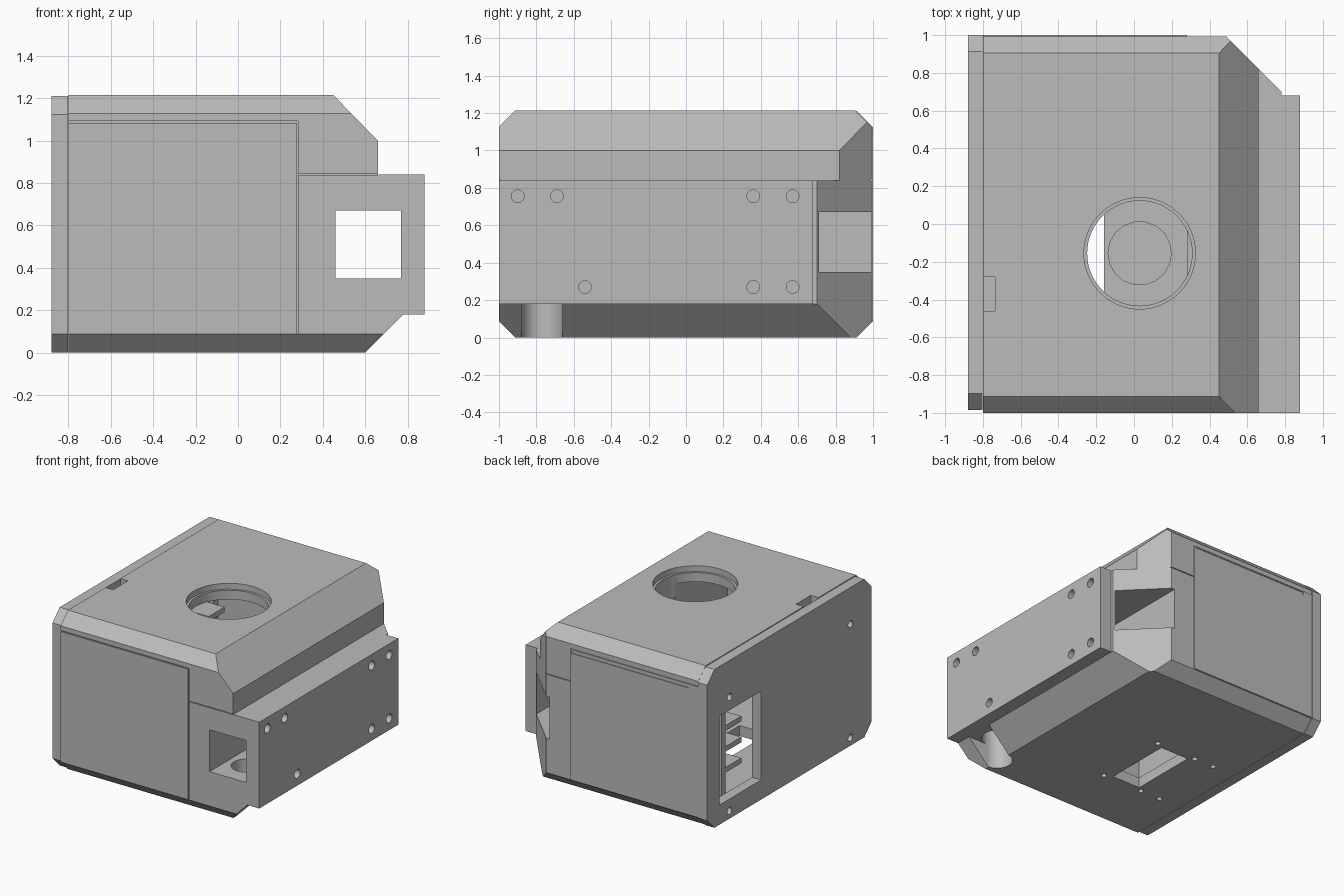
import bpy, bmesh
from mathutils import Vector

if "Cube" in bpy.data.objects:
    bpy.data.objects.remove(bpy.data.objects["Cube"])

grey = bpy.data.materials.new("matte grey")
grey.use_nodes = True
grey.diffuse_color = (0.5, 0.5, 0.5, 1)
grey.node_tree.nodes["Principled BSDF"].inputs["Base Color"].default_value = (0.5, 0.5, 0.5, 1)


def prism(name, points, axis, lo, hi):
    """Extrude an outline, given in the two remaining axes, along one axis."""
    def place(u, v, w):
        return {"x": (w, u, v), "y": (u, w, v), "z": (u, v, w)}[axis]
    bm = bmesh.new()
    face = bm.faces.new([bm.verts.new(place(u, v, lo)) for u, v in points])
    made = bmesh.ops.extrude_face_region(bm, geom=[face])["geom"]
    verts = [g for g in made if isinstance(g, bmesh.types.BMVert)]
    bmesh.ops.translate(bm, verts=verts, vec=Vector(place(0, 0, hi - lo)))
    bmesh.ops.recalc_face_normals(bm, faces=bm.faces)
    mesh = bpy.data.meshes.new(name)
    bm.to_mesh(mesh)
    bm.free()
    mesh.materials.append(grey)
    obj = bpy.data.objects.new(name, mesh)
    bpy.context.collection.objects.link(obj)
    return obj


def box(name, x, y, z):
    return prism(name, [(x[0], y[0]), (x[1], y[0]), (x[1], y[1]), (x[0], y[1])], "z", *z)


def cylinder(name, axis, centre, radius, lo, hi, sides=32):
    from math import cos, sin, tau
    ring = [(centre[0] + radius * cos(tau * i / sides),
             centre[1] + radius * sin(tau * i / sides)) for i in range(sides)]
    return prism(name, ring, axis, lo, hi)


def combine(target, tool, operation="DIFFERENCE"):
    """Apply a boolean and throw the tool away."""
    mod = target.modifiers.new("cut", "BOOLEAN")
    mod.operation, mod.object, mod.solver = operation, tool, "EXACT"
    bpy.context.view_layer.objects.active = target
    bpy.ops.object.modifier_apply(modifier=mod.name)
    bpy.data.objects.remove(tool)


def side_outline(front, back, top, c=0.087):
    return [(front + c, 0), (back - c, 0), (back, c), (back, top - c),
            (back - c, top), (front + c, top), (front, top - c), (front, c)]


# Housing: stepped front outline with chamfered front and back edges
body = prism("housing", [(-0.8, 0), (0.6, 0), (0.78, 0.18), (0.88, 0.18), (0.88, 0.84),
                         (0.66, 0.84), (0.66, 1.0), (0.45, 1.215), (-0.8, 1.215)], "y", -1.1, 1.1)
combine(body, prism("edge_tool", side_outline(-1, 0.992, 1.215), "x", -1, 1), "INTERSECT")

# Back right corner
combine(body, prism("corner_tool", [(0.48, 1.0), (0.78, 0.7), (0.78, 0.68), (1, 0.68),
                                    (1, 1.2), (0.48, 1.2)], "z", -0.1, 1.4))

# Inner chamber, side tunnel and vertical bore below it
combine(body, box("chamber_tool", (-0.9, 0.28), (-0.9, 0.9), (0.08, 1.1)))
combine(body, box("tunnel_tool", (0.46, 0.77), (-1.2, 1.2), (0.35, 0.67)))
combine(body, cylinder("bore_tool", "z", (0.615, -0.77), 0.11, -0.1, 0.4))
combine(body, box("groove_tool", (0.615, 0.79), (-0.88, -0.66), (-0.1, 0.18)))

# Stepped round opening and small latch slot in the top
hole = (0.03, -0.155)
combine(body, cylinder("opening_tool", "z", hole, 0.278, 1.0, 1.3, 64))
combine(body, cylinder("rim_tool", "z", hole, 0.295, 1.17, 1.3, 64))
combine(body, box("slot_tool", (-0.85, -0.735), (-0.46, -0.28), (1.13, 1.3)))

# Rectangular opening and screw holes in the floor
combine(body, box("floor_tool", (-0.4, -0.16), (-0.42, 0.11), (-0.1, 0.2)))
for x in (-0.1, -0.44, -0.61):
    for y in (-0.45, 0.14):
        combine(body, cylinder("screw_tool", "z", (x, y), 0.02, -0.1, 0.06, 16))

# Screw holes in the right side
for y, z in [(-0.9, 0.755), (-0.69, 0.755), (0.36, 0.755), (0.57, 0.755),
             (-0.54, 0.27), (0.36, 0.27), (0.57, 0.27)]:
    combine(body, cylinder("screw_tool", "x", (y, z), 0.034, 0.82, 1, 20))

# Seams on the front: access cover outline and lid line
for x, z in [((-0.8, 0.284), (1.084, 1.092)), ((0.278, 0.284), (0.087, 1.09)),
             ((0.28, 0.66), (0.838, 0.844))]:
    combine(body, box("seam_tool", x, (-1.1, -0.992), z))
combine(body, box("seam_tool", (0.28, 0.7), (0.984, 1.1), (0.838, 0.844)))

# Thin access cover on the back, with a finger groove along its upper edge
cover = box("back_cover", (-0.8, 0.28), (0.992, 1.0), (0.09, 1.09))
combine(cover, box("finger_tool", (-0.72, 0.27), (0.995, 1.1), (1.06, 1.08)))

# Left end panel with a window and corner screw holes
panel = prism("left_panel", side_outline(-0.985, 1.0, 1.21), "x", -0.88, -0.802)
combine(panel, box("window_tool", (-1, -0.7), (0.35, 0.85), (0.15, 0.83)))
for y in (-0.73, 0.73):
    for z in (0.06, 0.93):
        combine(panel, cylinder("screw_tool", "x", (y, z), 0.027, -1, -0.83, 20))

# Fittings inside the chamber
cylinder("floor_disc", "z", hole, 0.17, 0.07, 0.1, 18)
box("rail", (-0.72, -0.66), (0.55, 0.6), (0.07, 1.1))
for i in range(4):
    z = 0.24 + 0.16 * i
    box("rung", (-0.72, -0.5), (0.36, 0.55), (z, z + 0.04))
roller = cylinder("roller", "x", (0.74, 0.3), 0.1, -0.72, -0.6)
combine(roller, cylinder("axle_tool", "x", (0.74, 0.3), 0.04, -0.8, -0.65))
cylinder("roller_shaft", "x", (0.74, 0.3), 0.06, -0.6, 0.29)

# Round walls smooth, edges sharp
for obj in bpy.context.collection.objects:
    if obj.type == "MESH" and grey.name in obj.data.materials:
        bpy.ops.object.select_all(action="DESELECT")
        obj.select_set(True)
        bpy.context.view_layer.objects.active = obj
        bpy.ops.object.shade_smooth_by_angle()
